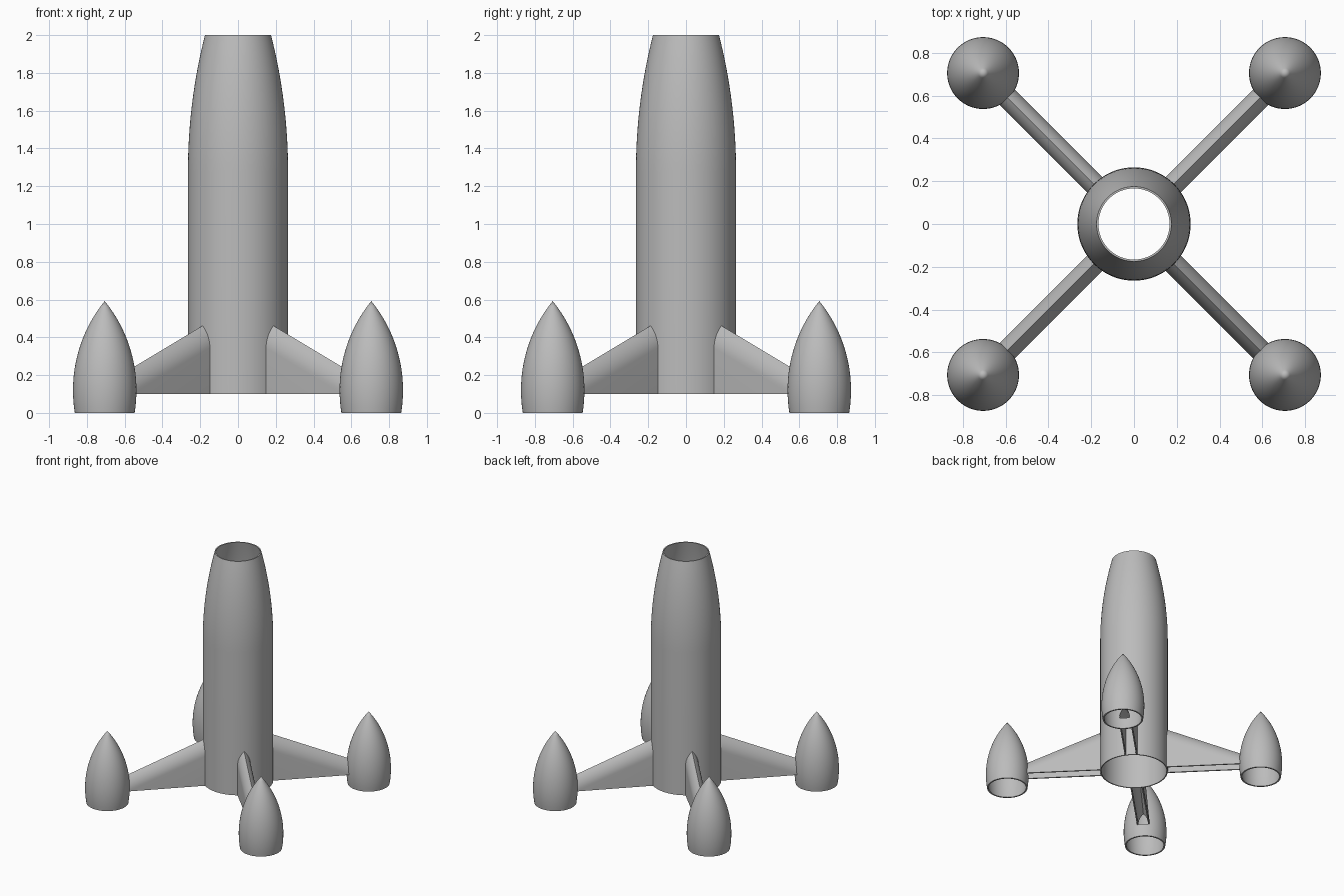
import bpy, bmesh
from math import sqrt, radians, sin, cos, pi
from mathutils import Matrix

cube = bpy.data.objects.get("Cube")
if cube:
    bpy.data.objects.remove(cube)

grey = bpy.data.materials.new("mid_grey")
grey.use_nodes = True
grey.diffuse_color = (0.5, 0.5, 0.5, 1)
grey.node_tree.nodes["Principled BSDF"].inputs["Base Color"].default_value = (0.5, 0.5, 0.5, 1)

WALL = 0.011
BASE = 0.10          # height of hull and fin undersides
POD_R = 0.998        # distance of the pods from the axis


def smooth(mesh):
    mesh.shade_smooth()
    mesh.set_sharp_from_angle(angle=radians(32))


def make_object(name, bm, matrix=Matrix()):
    bmesh.ops.remove_doubles(bm, verts=bm.verts, dist=1e-5)
    bmesh.ops.recalc_face_normals(bm, faces=bm.faces)
    bm.transform(matrix)
    mesh = bpy.data.meshes.new(name)
    bm.to_mesh(mesh)
    bm.free()
    mesh.materials.append(grey)
    smooth(mesh)
    obj = bpy.data.objects.new(name, mesh)
    bpy.context.collection.objects.link(obj)
    return obj


def ogive(z0, z1, z_wide, r_wide, z_end, r_end, steps):
    """Circular-arc profile, widest at z_wide and passing through (r_end, z_end)."""
    h, drop = z_end - z_wide, r_wide - r_end
    rho = (h * h + drop * drop) / (2 * drop)
    zs = [z0 + (z1 - z0) * i / steps for i in range(steps + 1)]
    return [(max(0, r_wide - rho + sqrt(rho * rho - (z - z_wide) ** 2)), z) for z in zs]


def lathe(name, loop, matrix=Matrix(), seg=64):
    """Spin a closed (r, z) loop about the z axis."""
    bm = bmesh.new()
    rings = [[bm.verts.new((r * cos(2 * pi * k / seg), r * sin(2 * pi * k / seg), z))
              for r, z in loop] for k in range(seg)]
    n = len(loop)
    for k in range(seg):
        a, b = rings[k], rings[(k + 1) % seg]
        for i in range(n):
            j = (i + 1) % n
            if loop[i][0] + loop[j][0] > 0:
                bm.faces.new((a[i], b[i], b[j], a[j]))
    return make_object(name, bm, matrix)


def arch(r, inset):
    """Pointed-arch section of a fin at distance r from the axis."""
    half, rise = 0.05 - inset, 0.12 - inset
    peak = 0.46 - 0.424 * (r - 0.269) - 1.6 * inset
    spring = max(BASE, peak - rise)
    rise = peak - spring
    side = [(r, y, z) for y, z in ogive(spring, peak, spring, half, peak, 0, 8)]
    return ([(r, half, BASE)] + side
            + [(r, -y, z) for r, y, z in reversed(side[:-1])] + [(r, -half, BASE)])


def fin(name, matrix):
    """Hollow fin, open underneath and at both ends."""
    bm = bmesh.new()
    loops = []
    for r in (0.256, 0.842):
        loop = arch(r, 0) + arch(r, WALL)[::-1]
        loops.append([bm.verts.new(p) for p in loop])
    a, b = loops
    n = len(a)
    for i in range(n):
        j = (i + 1) % n
        bm.faces.new((a[i], a[j], b[j], b[i]))
    for loop in loops:
        for i in range(n // 2 - 1):
            bm.faces.new((loop[i], loop[i + 1], loop[n - 2 - i], loop[n - 1 - i]))
    return make_object(name, bm, matrix)


def channel(matrix):
    """Solid filling of the fin hollow, used to open the pod wall."""
    bm = bmesh.new()
    a, b = [[bm.verts.new(p) for p in arch(r, WALL)] for r in (0.75, 0.90)]
    n = len(a)
    for i in range(n):
        j = (i + 1) % n
        bm.faces.new((a[i], a[j], b[j], b[i]))
    bm.faces.new(a)
    bm.faces.new(b)
    obj = make_object("channel_cutter", bm, matrix)
    obj.hide_render = True
    return obj


# Hull: straight open tube with a curved, tapering upper section
outer = [(0.265, BASE)] + ogive(1.28, 2.0, 1.28, 0.265, 2.0, 0.175, 16)
inner = [(r - WALL * 0.8, z) for r, z in outer]
lathe("hull", outer + inner[::-1], seg=80)

# Four pods, each joined to the hull by a fin
pod_outer = ogive(0, 0.592, 0.12, 0.168, 0.592, 0, 20)
pod_inner = ogive(0, 0.56, 0.12, 0.168 - WALL, 0.56, 0, 20)
for i, label in enumerate(("back_left", "back_right", "front_right", "front_left")):
    turn = Matrix.Rotation(radians(45 + 90 * i), 4, "Z")
    fin(label + "_fin", turn)
    pod = lathe(label + "_pod", pod_outer + pod_inner[::-1],
                turn @ Matrix.Translation((POD_R, 0, 0)))
    cutter = channel(turn)
    cut = pod.modifiers.new("fin_opening", "BOOLEAN")
    cut.operation = "DIFFERENCE"
    cut.solver = "EXACT"
    cut.object = cutter
    graph = bpy.context.evaluated_depsgraph_get()
    mesh = bpy.data.meshes.new_from_object(pod.evaluated_get(graph))
    pod.modifiers.clear()
    pod.data = mesh
    smooth(mesh)
    bpy.data.objects.remove(cutter)
